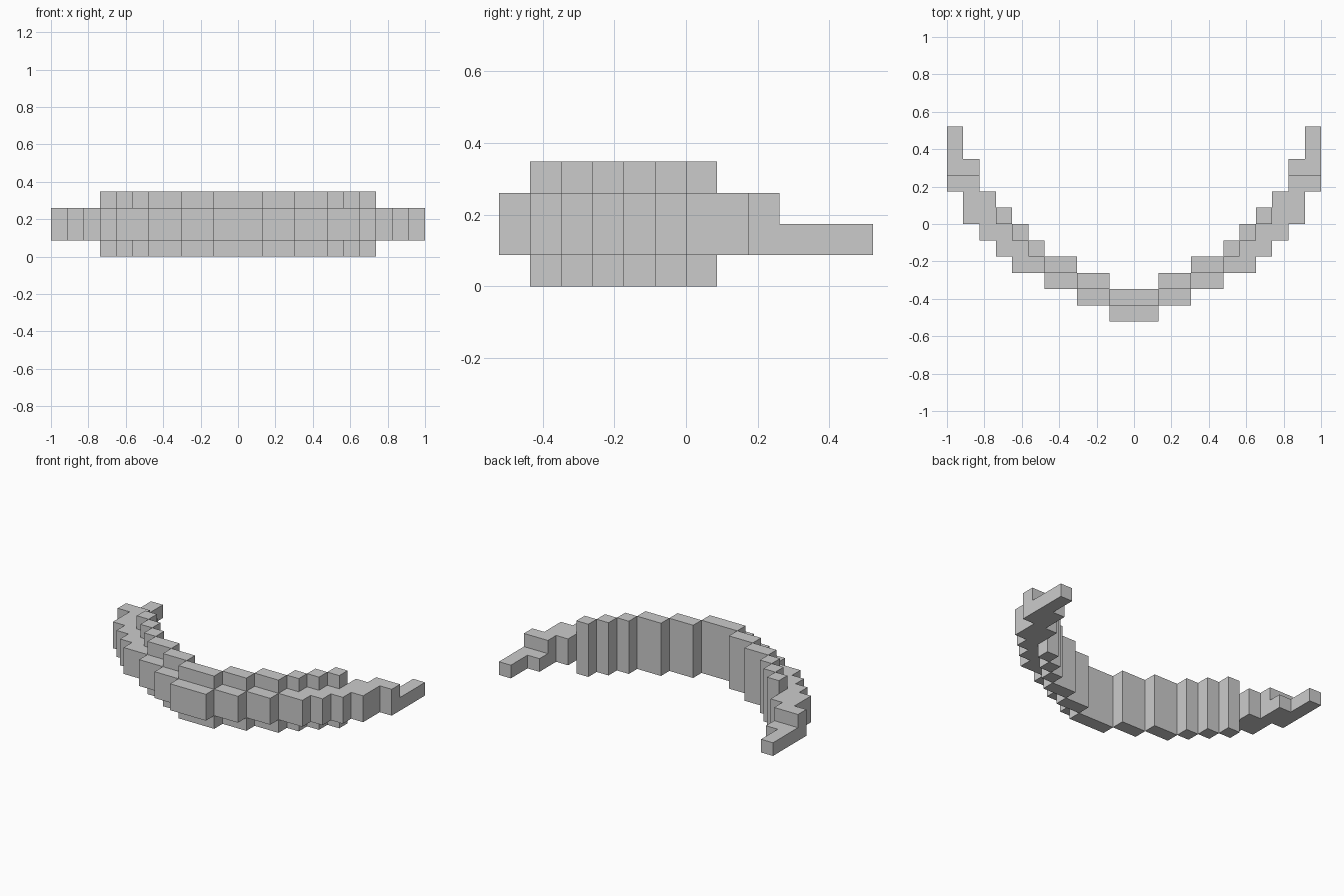
import bpy
import bmesh
from mathutils import Vector

if "Cube" in bpy.data.objects:
    bpy.data.objects.remove(bpy.data.objects["Cube"])

U = 2 / 23  # size of one block

# Per column range on the right half: (first column, last column, y start, y end) in blocks
RIDGE = [(0, 1, -5, -4), (2, 3, -4, -3), (4, 5, -3, -2),
         (6, 6, -2, -1), (7, 7, -1, 0), (8, 8, 0, 1)]
BAND = [(0, 1, -6, -4), (2, 3, -5, -3), (4, 5, -4, -2), (6, 6, -3, -1),
        (7, 7, -3, 0), (8, 8, -2, 1), (9, 9, -1, 2)]
LOW_TIP = [(10, 10, 0, 4), (11, 11, 2, 6)]
HIGH_TIP = [(10, 10, 0, 3), (11, 11, 2, 3)]

# Layers from bottom to top
LAYERS = [RIDGE, BAND + LOW_TIP, BAND + HIGH_TIP, RIDGE]


def fill_cells():
    cells = set()
    for z, spans in enumerate(LAYERS):
        for x0, x1, y0, y1 in spans:
            for x in range(x0, x1 + 1):
                for y in range(y0, y1):
                    cells.add((x, y, z))
                    cells.add((-x, y, z))  # mirrored half
    return cells


def build_blocks(name, cells):
    bm = bmesh.new()
    verts = {}

    def vert(p):
        key = tuple(round(c * 2) for c in p)
        if key not in verts:
            verts[key] = bm.verts.new(p * U)
        return verts[key]

    # Outer skin only: one face wherever a block has no neighbour
    for cell in cells:
        centre = Vector(cell) + Vector((0, 0.5, 0.5))
        for axis in range(3):
            for sign in (-1, 1):
                n = Vector((0, 0, 0))
                n[axis] = sign
                if tuple(int(c + d) for c, d in zip(cell, n)) in cells:
                    continue
                a = Vector((0, 0, 0))
                a[(axis + 1) % 3] = 0.5
                b = n.cross(a)
                m = centre + n * 0.5
                bm.faces.new([vert(m - a - b), vert(m + a - b),
                              vert(m + a + b), vert(m - a + b)])
    # Merge flat areas into single faces
    bmesh.ops.dissolve_limit(bm, angle_limit=0.01,
                             verts=bm.verts[:], edges=bm.edges[:])
    mesh = bpy.data.meshes.new(name)
    bm.to_mesh(mesh)
    bm.free()
    obj = bpy.data.objects.new(name, mesh)
    bpy.context.collection.objects.link(obj)
    return obj


# Curved stepped band with pointed ends
build_blocks("curved_band", fill_cells())
